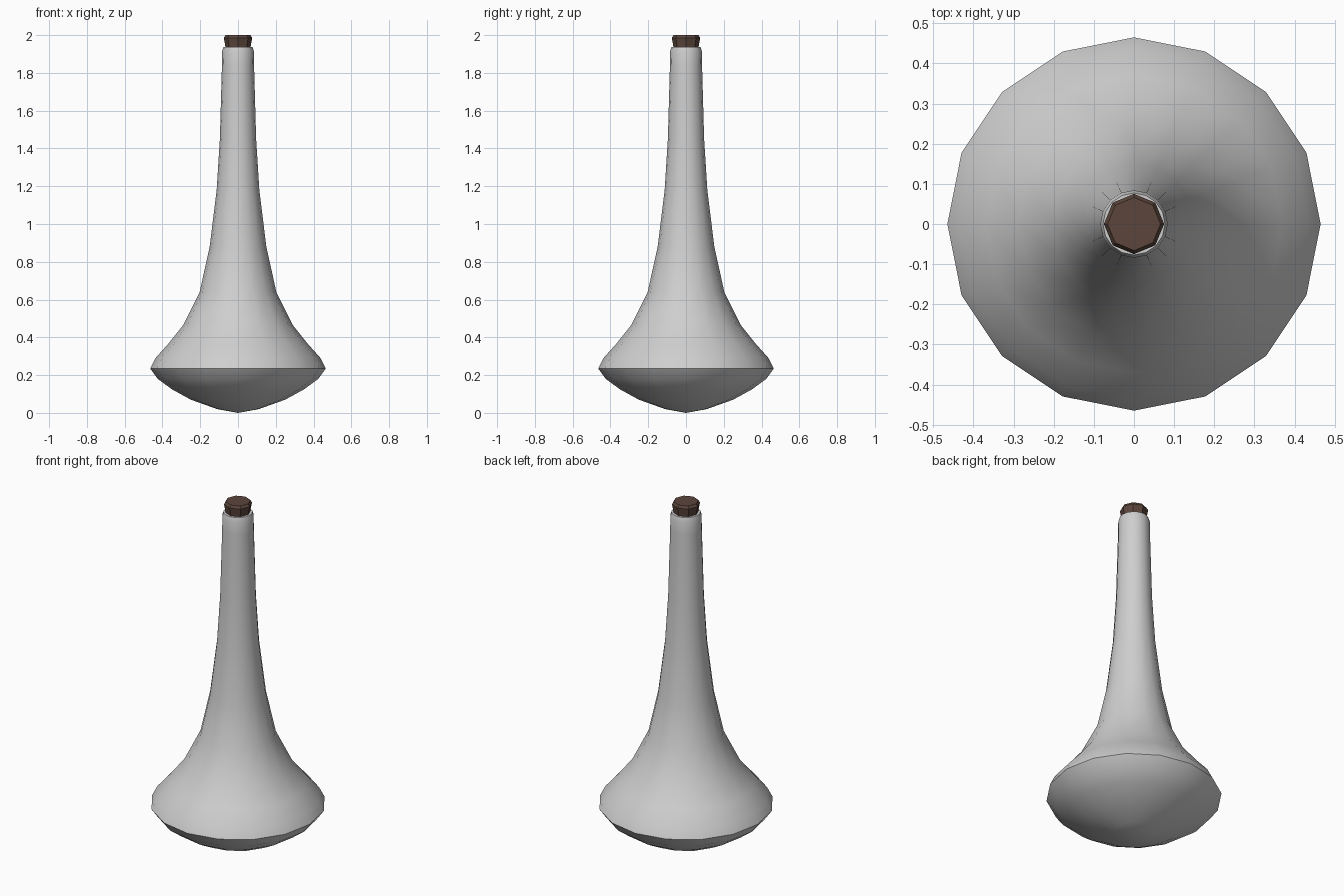
import bpy, bmesh, math

if "Cube" in bpy.data.objects:
    bpy.data.objects.remove(bpy.data.objects["Cube"])


def material(name, rgb):
    m = bpy.data.materials.new(name)
    m.diffuse_color = (*rgb, 1)
    m.use_nodes = True
    m.node_tree.nodes["Principled BSDF"].inputs["Base Color"].default_value = m.diffuse_color
    return m


def lathe(name, profile, sides, mat, angle):
    """Spin a (radius, height) profile around z; zero radius makes a pole."""
    bm = bmesh.new()
    rings = []
    for r, z in profile:
        n = 1 if r == 0 else sides
        rings.append([bm.verts.new((r * math.cos(math.tau * i / sides),
                                    r * math.sin(math.tau * i / sides), z))
                      for i in range(n)])
    for a, b in zip(rings, rings[1:]):
        for i in range(sides):
            j = (i + 1) % sides
            quad = [a[i % len(a)], a[j % len(a)], b[j % len(b)], b[i % len(b)]]
            bm.faces.new(list(dict.fromkeys(quad)))
    bmesh.ops.recalc_face_normals(bm, faces=bm.faces)
    mesh = bpy.data.meshes.new(name)
    bm.to_mesh(mesh)
    bm.free()
    mesh.materials.append(mat)
    ob = bpy.data.objects.new(name, mesh)
    bpy.context.collection.objects.link(ob)
    bpy.ops.object.select_all(action='DESELECT')
    ob.select_set(True)
    bpy.context.view_layer.objects.active = ob
    bpy.ops.object.shade_smooth_by_angle(angle=math.radians(angle))
    return ob


glaze = material("pale_grey", (0.62, 0.62, 0.62))
cork = material("cork_brown", (0.105, 0.06, 0.045))

# Flask: rounded base, wide belly, long tapering neck, rolled lip
lathe("flask_body", [
    (0, 0.0), (0.11, 0.02), (0.25, 0.07), (0.35, 0.125), (0.425, 0.18),
    (0.465, 0.235), (0.437, 0.29), (0.37, 0.365), (0.29, 0.465),
    (0.203, 0.64), (0.15, 0.88), (0.113, 1.18), (0.096, 1.45),
    (0.085, 1.84), (0.084, 1.915), (0.077, 1.937), (0.062, 1.937),
    (0.055, 1.915), (0, 1.915)], 16, glaze, 60)

# Stopper: tapered eight-sided plug with a chamfered top
lathe("stopper", [
    (0, 1.85), (0.058, 1.85), (0.067, 1.94), (0.075, 1.985),
    (0.066, 2.0), (0, 2.0)], 8, cork, 35)
